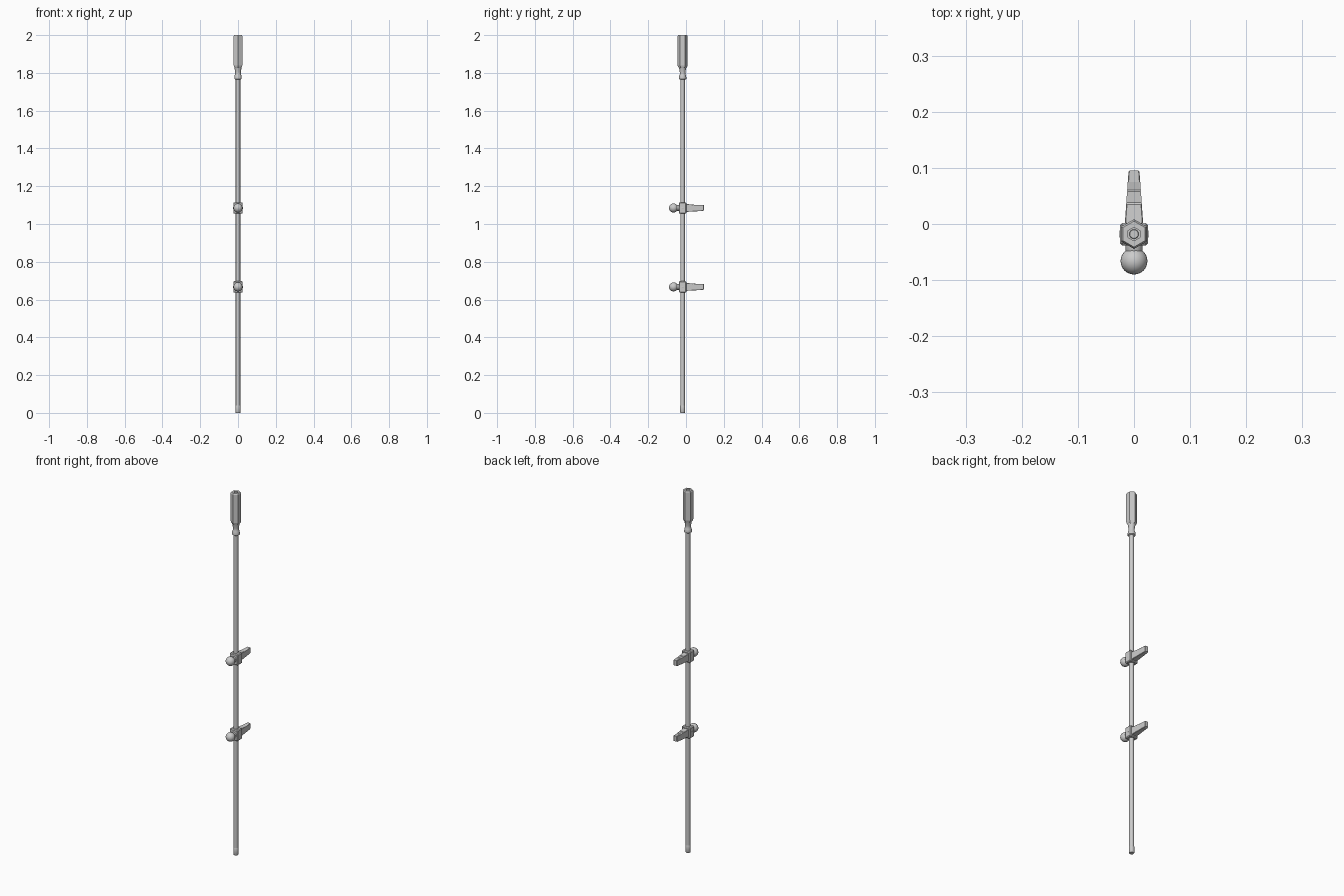
import bpy, bmesh, math
from mathutils import Matrix

if "Cube" in bpy.data.objects:
    bpy.data.objects.remove(bpy.data.objects["Cube"])

PY = -0.018  # pole axis in y


def finish(bm, name, smooth=None):
    bmesh.ops.recalc_face_normals(bm, faces=bm.faces[:])
    me = bpy.data.meshes.new(name)
    bm.to_mesh(me)
    bm.free()
    ob = bpy.data.objects.new(name, me)
    bpy.context.collection.objects.link(ob)
    if smooth:
        bpy.ops.object.select_all(action='DESELECT')
        ob.select_set(True)
        bpy.context.view_layer.objects.active = ob
        bpy.ops.object.shade_smooth_by_angle(angle=math.radians(smooth))
    return ob


def lathe(name, profile, n, matrix, smooth=None):
    """Stack of n-sided rings (radius, height), capped at both ends."""
    bm = bmesh.new()
    rings = []
    for r, h in profile:
        rings.append([bm.verts.new(matrix @ Matrix.Rotation(2 * math.pi * i / n + math.pi / 2, 4, 'Z')
                                   @ Matrix.Translation((r, 0, h)).translation) for i in range(n)])
    for a, b in zip(rings, rings[1:]):
        for i in range(n):
            j = (i + 1) % n
            bm.faces.new((a[i], a[j], b[j], b[i]))
    bm.faces.new(rings[0])
    bm.faces.new(rings[-1])
    return finish(bm, name, smooth)


axis = Matrix.Translation((0, PY, 0))

# Pole and foot ferrule
lathe("pole", [(.0120, .03), (.0120, 1.79)], 16, axis, 40)
lathe("foot_ferrule", [(.0115, 0), (.0135, .003), (.0135, .034), (.012, .04)], 16, axis, 35)

# Hexagonal grip, round neck and collar bead, end plug
lathe("hand_grip", [(.016, 1.822), (.0235, 1.831), (.0265, 1.84), (.0265, 1.994), (.023, 2.0),
                    (.012, 2.0), (.012, 1.996)], 6, axis)
lathe("grip_neck", [(.015, 1.765), (.0195, 1.768), (.0195, 1.776), (.0175, 1.787), (.0145, 1.794),
                    (.0150, 1.805), (.0185, 1.825), (.0215, 1.836)], 16, axis, 40)
lathe("grip_plug", [(.0085, 1.99), (.0085, 1.999), (.0075, 2.0)], 16, axis, 35)


def foot_clamp(z, tag):
    # Chamfered clamp block around the pole
    bm = bmesh.new()
    bmesh.ops.create_cube(bm, size=1, matrix=Matrix.Translation((0, PY, z))
                          @ Matrix.Diagonal((.050, .040, .060, 1)))
    bmesh.ops.bevel(bm, geom=bm.edges[:], offset=.004, segments=1, affect='EDGES')
    finish(bm, tag + "_clamp_block")

    # Side bolt heads
    for s, side in ((-1, "left"), (1, "right")):
        m = Matrix.Translation((s * .024, PY, z)) @ Matrix.Rotation(s * math.pi / 2, 4, 'Y')
        lathe(f"{tag}_{side}_bolt", [(.006, 0), (.006, .0015), (.0045, .002)], 12, m, 35)

    # Stem and round knob in front
    m = Matrix.Translation((0, PY, z)) @ Matrix.Rotation(math.pi / 2, 4, 'X')
    lathe(tag + "_knob_stem", [(.0155, .015), (.0155, .032), (.013, .036)], 16, m, 35)
    bm = bmesh.new()
    bmesh.ops.create_uvsphere(bm, u_segments=24, v_segments=14, radius=.024,
                              matrix=Matrix.Translation((0, -.066, z)))
    finish(bm, tag + "_knob", 40)

    # Tapered foot peg with a stepped tread on top
    side = [(0, -.021), (0, .021), (.035, .018), (.038, .0155), (.058, .0165),
            (.061, .014), (.075, .0165), (.095, .0165), (.095, -.013), (.088, -.016)]
    bm = bmesh.new()
    cols = []
    for s in (-1, 1):
        cols.append([bm.verts.new((s * (.0165 - .072 * y), y - .002 * (y == 0), z + h))
                     for y, h in side])
        bm.faces.new(cols[-1])
    n = len(side)
    for i in range(n):
        j = (i + 1) % n
        bm.faces.new((cols[0][i], cols[0][j], cols[1][j], cols[1][i]))
    bmesh.ops.bevel(bm, geom=[e for e in bm.edges if abs(e.verts[0].co.x + e.verts[1].co.x) > .01],
                    offset=.0015, segments=1, affect='EDGES')
    finish(bm, tag + "_foot_peg")


foot_clamp(.667, "lower")
foot_clamp(1.085, "upper")
